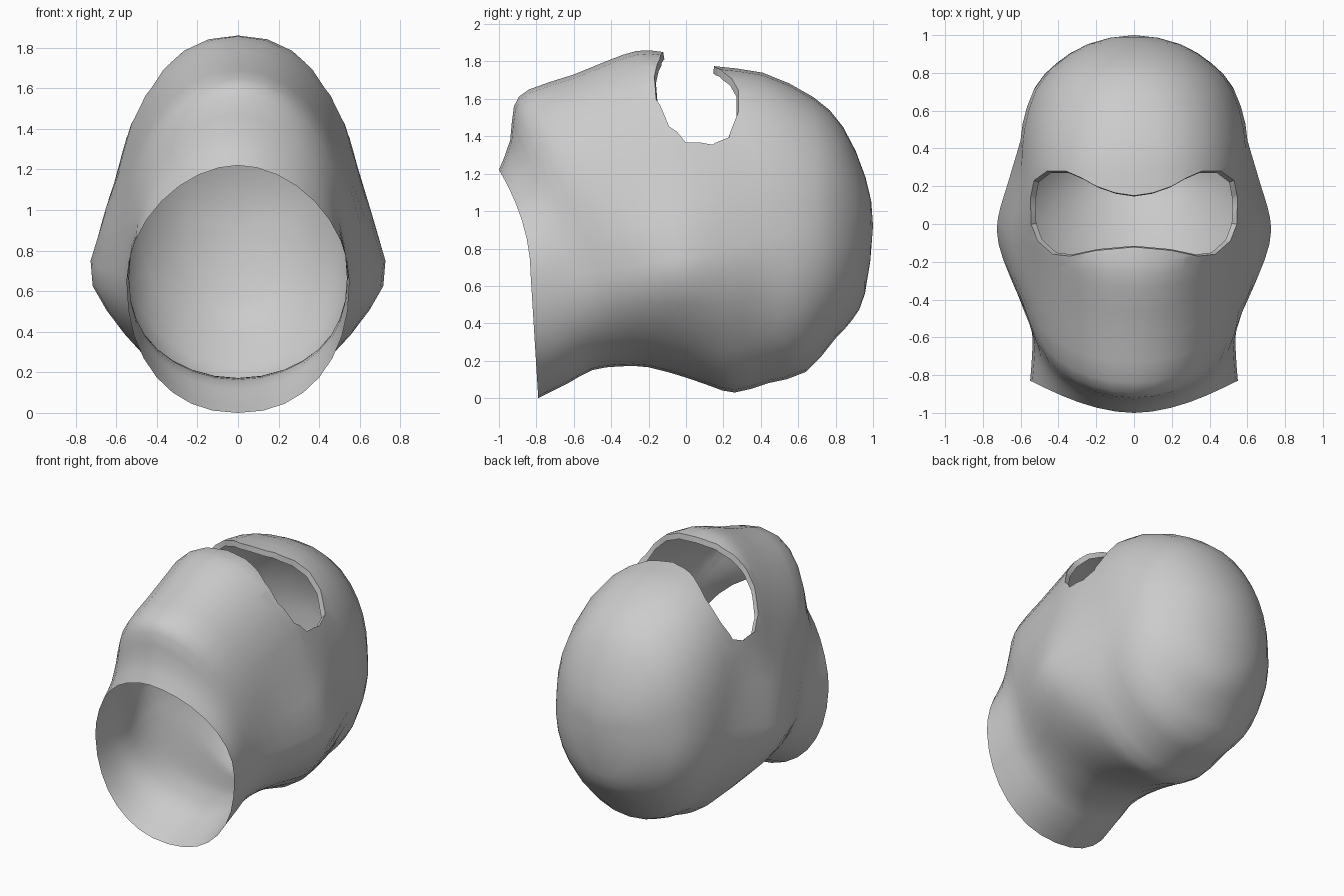
import bpy, bmesh, math
from mathutils import Vector

if "Cube" in bpy.data.objects:
    bpy.data.objects.remove(bpy.data.objects["Cube"])

SEG = 32      # points around each ring
STEPS = 2     # loft steps between control rings

# Control rings, neck to crown:
# (top y, top z, bottom y, bottom z, side y, side z, half width, upper roundness, lower roundness, front curl)
RINGS = [
    (-1.00, 1.22, -0.79, 0.00, -0.83, 0.65, 0.550, 1.85, 2.2, 2.0),
    (-0.94, 1.38, -0.63, 0.08, -0.70, 0.66, 0.540, 1.9, 2.2, 1.5),
    (-0.92, 1.56, -0.50, 0.15, -0.56, 0.67, 0.540, 2.0, 2.1, 1.2),
    (-0.84, 1.65, -0.35, 0.17, -0.37, 0.70, 0.580, 2.1, 2.0, 1.0),
    (-0.60, 1.73, -0.20, 0.165, -0.19, 0.72, 0.610, 2.1, 2.0, 1.0),
    (-0.34, 1.835, 0.00, 0.11, -0.03, 0.75, 0.620, 2.1, 2.0, 1.0),
    (-0.20, 1.86, 0.13, 0.065, 0.09, 0.77, 0.620, 2.25, 2.0, 1.0),
    (-0.03, 1.83, 0.26, 0.03, 0.22, 0.80, 0.612, 2.45, 2.0, 1.0),
    (0.15, 1.775, 0.44, 0.08, 0.36, 0.83, 0.605, 2.5, 2.0, 1.0),
    (0.41, 1.74, 0.64, 0.14, 0.53, 0.86, 0.590, 2.4, 2.1, 1.0),
    (0.68, 1.61, 0.80, 0.32, 0.71, 0.90, 0.530, 2.2, 2.1, 1.0),
    (0.84, 1.45, 0.89, 0.42, 0.84, 0.92, 0.420, 2.1, 2.0, 1.0),
    (0.96, 1.18, 0.957, 0.56, 0.95, 0.92, 0.250, 2.0, 2.0, 1.0),
]

# Right half of the eye opening seen from the top, forehead to nose
EYE = [(0, .15), (.1, .165), (.2, .2), (.28, .245), (.36, .28), (.46, .28), (.53, .23),
       (.548, .14), (.545, 0), (.51, -.09), (.43, -.16), (.34, -.17), (.2, -.14), (0, -.122)]


def ring_points(ty, tz, by, bz, sy, sz, w, n_up, n_low, curl):
    pts = []
    for j in range(SEG):
        a = 2 * math.pi * j / SEG
        c, s = math.cos(a), math.sin(a)
        n, ey, ez, k = (n_up, ty, tz, curl) if s >= 0 else (n_low, by, bz, 1)
        x = math.copysign(abs(c) ** (2 / n), c) * w
        f = abs(s) ** (2 / n)
        pts.append(Vector((x, sy + (ey - sy) * f ** k, sz + (ez - sz) * f)))
    return pts


def spline(p0, p1, p2, p3, t):
    return 0.5 * (2 * p1 + (p2 - p0) * t + (2 * p0 - 5 * p1 + 4 * p2 - p3) * t * t
                  + (3 * p1 - p0 - 3 * p2 + p3) * t ** 3)


def inside(x, y, poly):
    hit = False
    for (x1, y1), (x2, y2) in zip(poly, poly[1:] + poly[:1]):
        if (y1 > y) != (y2 > y) and x < (x2 - x1) * (y - y1) / (y2 - y1) + x1:
            hit = not hit
    return hit


# Hood shell: smooth loft through the rings, closed at the crown
ctrl = [ring_points(*r) for r in RINGS]
pole = Vector((0, 1.0, 0.92))
before = [2 * a - b for a, b in zip(ctrl[0], ctrl[1])]
after = ctrl[-1][SEG // 2:] + ctrl[-1][:SEG // 2]
full = [before] + ctrl + [[pole] * SEG, after]

bm = bmesh.new()
rows = []
for i in range(1, len(full) - 2):
    for k in range(STEPS):
        rows.append([bm.verts.new(spline(full[i - 1][j], full[i][j], full[i + 1][j],
                                         full[i + 2][j], k / STEPS)) for j in range(SEG)])
tip = bm.verts.new(pole)
for r0, r1 in zip(rows, rows[1:]):
    for j in range(SEG):
        k = (j + 1) % SEG
        bm.faces.new((r0[j], r1[j], r1[k], r0[k]))
for j in range(SEG):
    bm.faces.new((rows[-1][j], tip, rows[-1][(j + 1) % SEG]))
bmesh.ops.recalc_face_normals(bm, faces=bm.faces[:])

# Ear bulges: a soft cone pushed out on each side
for v in bm.verts:
    d = math.hypot(v.co.y + .03, v.co.z - .68)
    v.co.x *= 1 + .2 * max(0, 1 - d / .5)

# Eye opening: cut along the outline, then remove the inner faces
outline = EYE + [(-x, y) for x, y in EYE[-2:0:-1]]
for (x1, y1), (x2, y2) in zip(outline, outline[1:] + outline[:1]):
    near = []
    for f in bm.faces:
        xs = [v.co.x for v in f.verts]
        ys = [v.co.y for v in f.verts]
        if (f.calc_center_median().z > 1 and max(xs) >= min(x1, x2) - .002
                and min(xs) <= max(x1, x2) + .002 and max(ys) >= min(y1, y2) - .002
                and min(ys) <= max(y1, y2) + .002):
            near.append(f)
    geom = set(near)
    for f in near:
        geom.update(f.edges)
        geom.update(f.verts)
    bmesh.ops.bisect_plane(bm, geom=list(geom), dist=1e-5, plane_co=(x1, y1, 0),
                           plane_no=(y2 - y1, x1 - x2, 0))
hole = []
for f in bm.faces:
    c = f.calc_center_median()
    if c.z > 1 and inside(c.x, c.y, outline):
        hole.append(f)
bmesh.ops.delete(bm, geom=hole, context='FACES')

# Folded lip around the eye opening
rim = [e for e in bm.edges if e.is_boundary
       and all(v.co.z > 1 and -.3 < v.co.y < .4 for v in e.verts)]
lip = bmesh.ops.extrude_edge_only(bm, edges=rim)
for v in lip['geom']:
    if isinstance(v, bmesh.types.BMVert):
        v.co += (Vector((0, .05, .8)) - v.co).normalized() * .04

mesh = bpy.data.meshes.new("hood")
bm.to_mesh(mesh)
bm.free()
hood = bpy.data.objects.new("hood", mesh)
bpy.context.collection.objects.link(hood)

# Plain grey fabric
fabric = bpy.data.materials.new("grey fabric")
fabric.diffuse_color = (0.6, 0.6, 0.6, 1)
fabric.use_nodes = True
fabric.node_tree.nodes["Principled BSDF"].inputs["Base Color"].default_value = fabric.diffuse_color
mesh.materials.append(fabric)

bpy.context.view_layer.objects.active = hood
hood.select_set(True)
bpy.ops.object.shade_smooth_by_angle(angle=math.radians(45))
